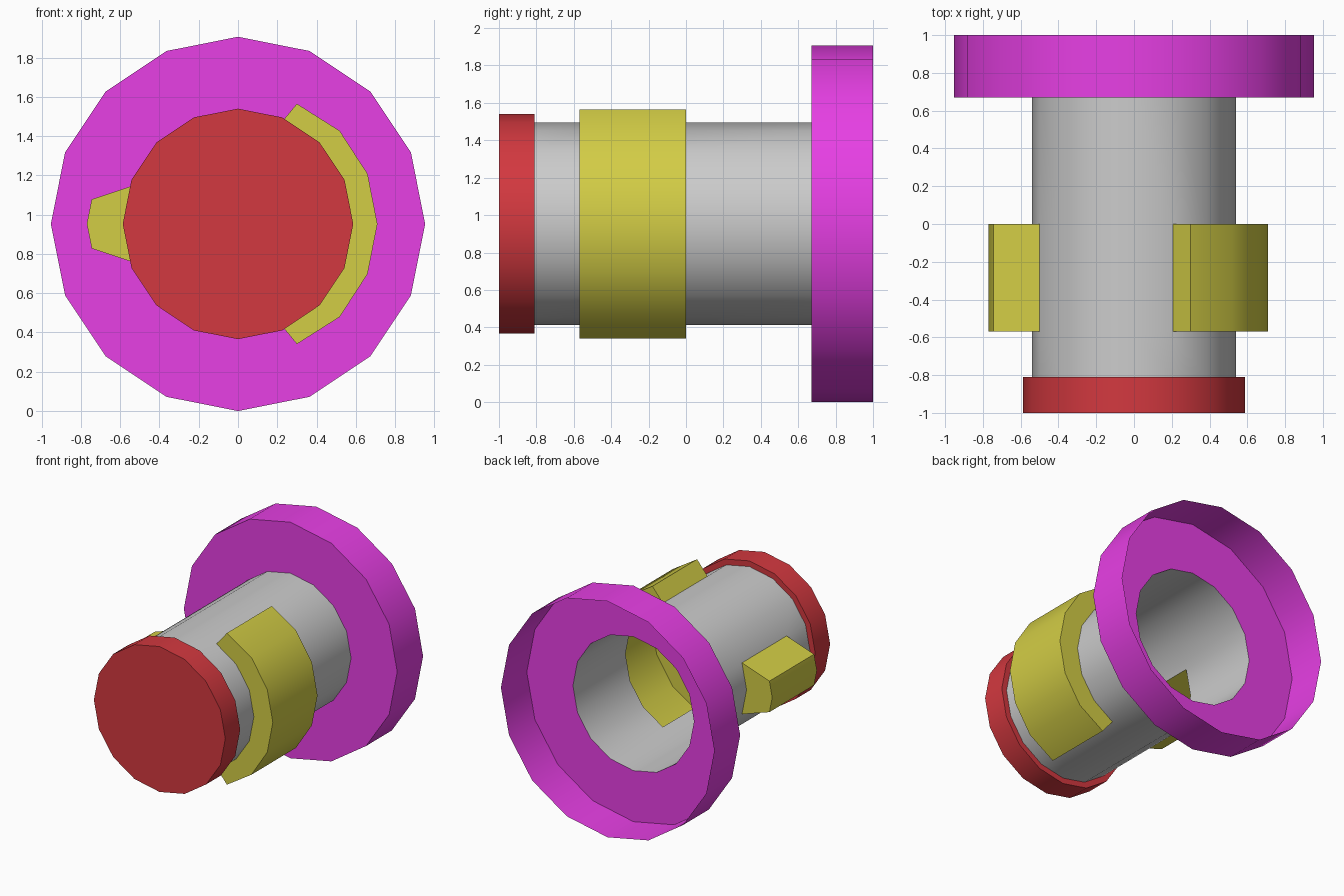
import bpy, bmesh
from math import sin, cos, radians, pi

if "Cube" in bpy.data.objects:
    bpy.data.objects.remove(bpy.data.objects["Cube"])

N = 16          # sides of every round part
CZ = 0.953      # height of the main axis
R = 0.541       # barrel radius


def build(name, columns, color=None, closed=True, skip=(), cap_front=False, cap_ends=False):
    """Skin neighbouring columns of points into an open, single-walled shell."""
    bm = bmesh.new()
    cols = [[bm.verts.new(p) for p in c] for c in columns]
    n = len(cols)
    for i in range(n if closed else n - 1):
        a, b = cols[i], cols[(i + 1) % n]
        for j in range(len(a) - 1):
            if (i, j) not in skip:
                bm.faces.new((a[j], a[j + 1], b[j + 1], b[j]))
    if cap_front:
        bm.faces.new([c[0] for c in cols])
    if cap_ends:
        bm.faces.new(cols[0][::-1])
        bm.faces.new(cols[-1])
    mesh = bpy.data.meshes.new(name)
    bm.to_mesh(mesh)
    bm.free()
    obj = bpy.data.objects.new(name, mesh)
    bpy.context.collection.objects.link(obj)
    if color:
        mat = bpy.data.materials.new(name + "_paint")
        mat.diffuse_color = (*color, 1)
        mat.use_nodes = True
        mat.node_tree.nodes["Principled BSDF"].inputs["Base Color"].default_value = mat.diffuse_color
        mesh.materials.append(mat)
    bpy.ops.object.select_all(action='DESELECT')
    obj.select_set(True)
    bpy.context.view_layer.objects.active = obj
    bpy.ops.object.shade_smooth_by_angle(angle=radians(30))
    return obj


def turned(profile):
    """Columns of a profile (radius, y) turned around the main axis."""
    return [[(r * cos(t), y, CZ + r * sin(t)) for r, y in profile]
            for t in (2 * pi * i / N for i in range(N))]


def pocket(first, outer, y0=-0.57, y1=0.0):
    """Columns of a raised pocket; outer points are (x, height above axis)."""
    cols = []
    for k, (x, h) in enumerate(outer):
        t = 2 * pi * (first + k) / N
        ix, iz = R * cos(t), CZ + R * sin(t)
        cols.append([(ix, y0, iz), (x, y0, CZ + h), (x, y1, CZ + h), (ix, y1, iz)])
    return cols


# Barrel, open where the two pockets bulge out
openings = {(i, 1) for i in (13, 14, 15, 0, 1, 2, 7, 8)}
build("barrel", turned([(R, -0.81), (R, -0.57), (R, 0), (R, 0.67)]), skip=openings)

# Closed front cap
build("front_cap", turned([(0.587, -1), (0.587, -0.81), (R, -0.81)]),
      (0.65, 0.04, 0.05), cap_front=True)

# Rear flange, a shallow cup open to the back
build("rear_flange", turned([(R, 0.67), (0.953, 0.67), (0.953, 1)]), (0.8, 0.05, 0.78))

# Wide pocket on the right and narrow pocket on the left
yellow = (0.65, 0.61, 0.06)
half = [(0.30, 0.612), (0.518, 0.474), (0.66, 0.255)]
wide = [(x, -h) for x, h in half] + [(0.71, 0)] + half[::-1]
build("wide_pocket", pocket(-3, wide), yellow, closed=False, cap_ends=True)
narrow = [(-0.745, 0.125), (-0.77, 0), (-0.745, -0.125)]
build("narrow_pocket", pocket(7, narrow), yellow, closed=False, cap_ends=True)
